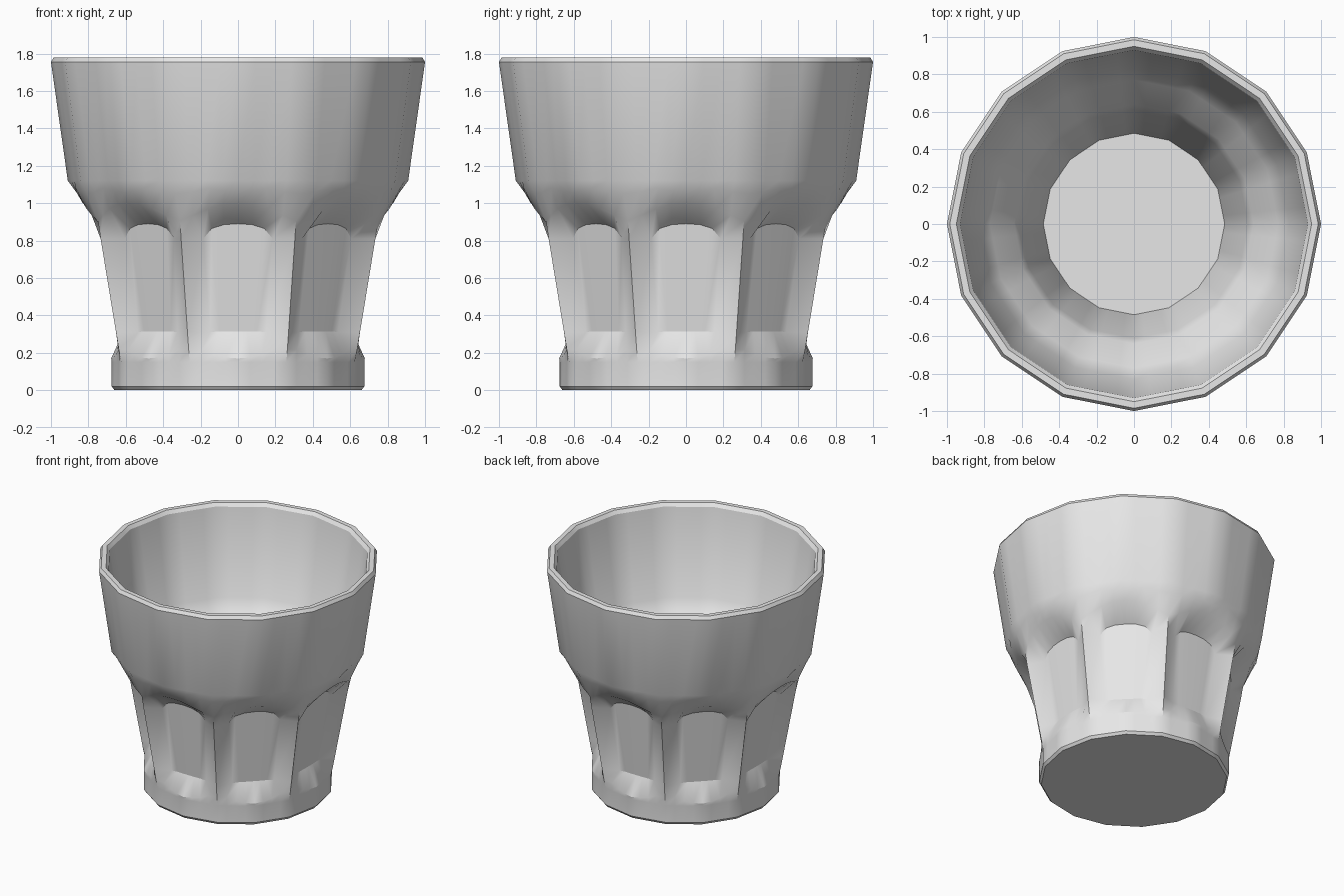
import bpy, bmesh, math

if "Cube" in bpy.data.objects:
    bpy.data.objects.remove(bpy.data.objects["Cube"], do_unlink=True)

PANELS = 8                 # recessed panels around the tumbler
HALF = 4                   # columns from panel centre to ridge
COLS = PANELS * HALF * 2
S, C = math.sin(math.pi / 8), math.cos(math.pi / 8)


def chord(r, z):
    """Half-panel row lying on a 16-sided ring: (sideways, depth, height)."""
    return [(r * S * t / HALF, r + (r * C - r) * t / HALF, z) for t in range(HALF + 1)]


def ridge(r, z):
    return (r * S, r * C, z)


# Rows of half a panel, from its centre to the ridge
shoulder = [(x, d, z) for (x, d, _), z in zip(chord(0.678, 0), (0.17, 0.175, 0.19, 0.215))]
rows = [
    chord(0.660, 0.0),
    chord(0.675, 0.02),
    chord(0.675, 0.15),
    # base shoulder rising to the foot of the ridge
    shoulder + [ridge(0.69, 0.22)],
    # bottom and arched top of the flat panel
    [(0, 0.612, 0.315), (0.05, 0.612, 0.315), (0.10, 0.61, 0.315), (0.15, 0.607, 0.31),
     ridge(0.706, 0.31)],
    [(0, 0.68, 0.89), (0.075, 0.68, 0.885), (0.14, 0.677, 0.865), (0.185, 0.67, 0.81),
     ridge(0.795, 0.81)],
    # scooped arch above the panel
    [(0, 0.83, 1.0), (0.08, 0.825, 0.995), (0.16, 0.81, 0.97), (0.24, 0.782, 0.935),
     ridge(0.81, 0.905)],
    [(0, 0.862, 1.055), (0.07, 0.866, 1.065), (0.15, 0.868, 1.08), (0.25, 0.835, 1.06),
     ridge(0.875, 1.05)],
    # flared upper wall and bevelled rim
    chord(0.91, 1.12),
    chord(1.0, 1.755),
    chord(0.985, 1.78),
    chord(0.95, 1.78),
    chord(0.93, 1.755),
    # inner wall down to the floor
    chord(0.83, 1.09),
    chord(0.77, 1.0),
    chord(0.64, 0.87),
    chord(0.61, 0.80),
    chord(0.485, 0.20),
]

bm = bmesh.new()
rings = []
for row in rows:
    ring = []
    for k in range(COLS):
        panel, m = divmod(k + HALF, 2 * HALF)
        m -= HALF
        x, d, z = row[abs(m)]
        x = math.copysign(x, m)
        a = panel * 2 * math.pi / PANELS
        ring.append(bm.verts.new((d * math.cos(a) - x * math.sin(a),
                                  d * math.sin(a) + x * math.cos(a), z)))
    rings.append(ring)

for low, high in zip(rings, rings[1:]):
    for k in range(COLS):
        n = (k + 1) % COLS
        bm.faces.new((low[k], low[n], high[n], high[k]))
bm.faces.new(rings[0][::-1])   # underside
bm.faces.new(rings[-1])        # inner floor
bmesh.ops.recalc_face_normals(bm, faces=bm.faces)

mesh = bpy.data.meshes.new("tumbler")
bm.to_mesh(mesh)
bm.free()
tumbler = bpy.data.objects.new("tumbler", mesh)
bpy.context.collection.objects.link(tumbler)

# Single plain grey
grey = bpy.data.materials.new("light_grey")
grey.use_nodes = True
grey.diffuse_color = (0.8, 0.8, 0.8, 1)
for node in grey.node_tree.nodes:
    if node.type == "BSDF_PRINCIPLED":
        node.inputs["Base Color"].default_value = (0.8, 0.8, 0.8, 1)
mesh.materials.append(grey)

# Smooth walls, crisp panel edges and ridges
bpy.ops.object.select_all(action="DESELECT")
tumbler.select_set(True)
bpy.context.view_layer.objects.active = tumbler
bpy.ops.object.shade_smooth_by_angle(angle=math.radians(27))
